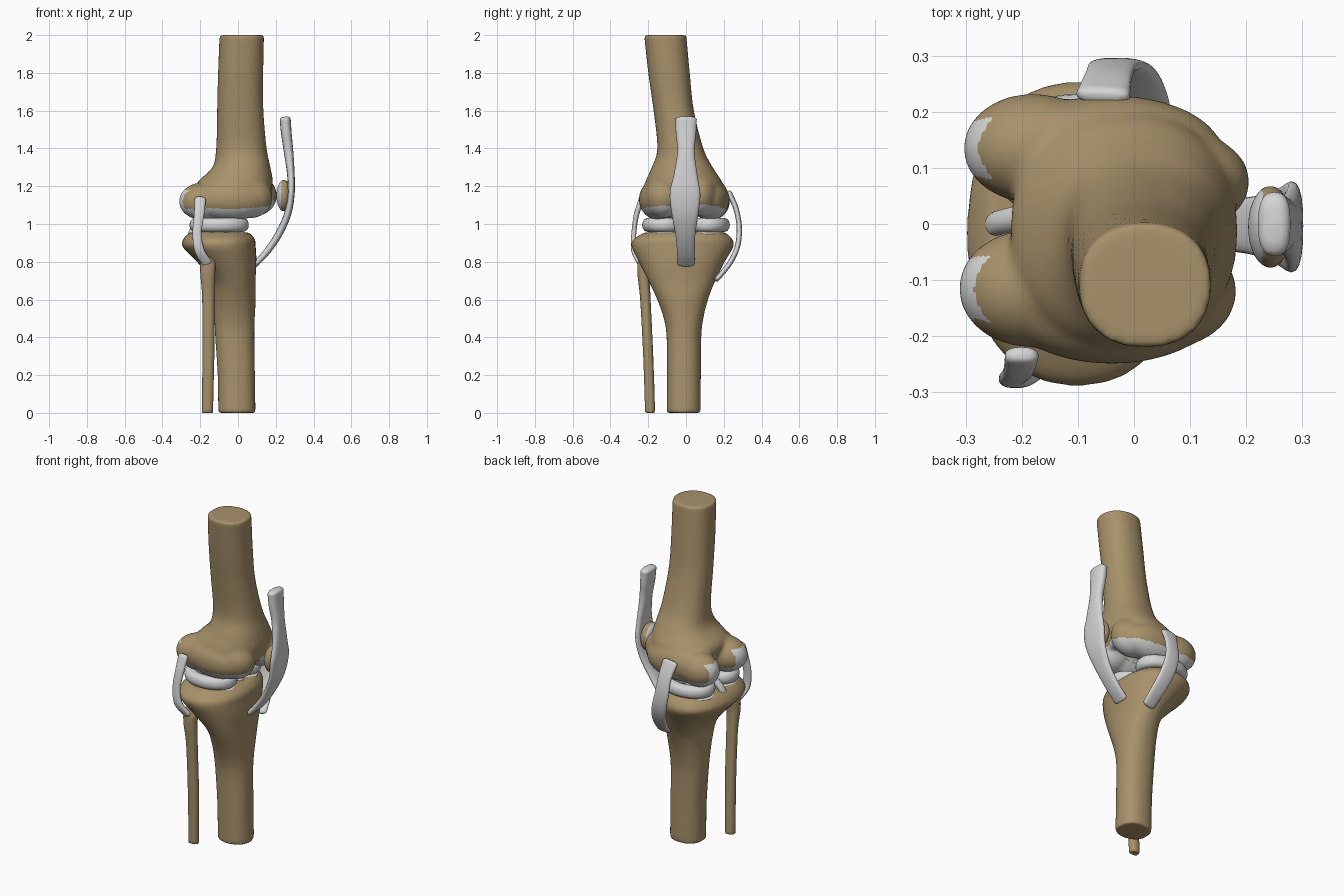
import bpy, bmesh, math
from mathutils import Vector, Matrix

if "Cube" in bpy.data.objects:
    bpy.data.objects.remove(bpy.data.objects["Cube"])


def material(name, rgb):
    m = bpy.data.materials.new(name)
    m.diffuse_color = (*rgb, 1)
    m.use_nodes = True
    m.node_tree.nodes["Principled BSDF"].inputs["Base Color"].default_value = m.diffuse_color
    return m


BONE = material("bone_tan", (0.39, 0.285, 0.145))
SOFT = material("cartilage_grey", (0.66, 0.66, 0.66))


def spline(pts, n=6):
    """Catmull-Rom through tuples of any length."""
    out = []
    for i in range(len(pts) - 1):
        a, b, c, d = (pts[max(i - 1, 0)], pts[i], pts[i + 1], pts[min(i + 2, len(pts) - 1)])
        for k in range(n):
            t = k / n
            out.append([0.5 * (2 * q + (r - p) * t + (2 * p - 5 * q + 4 * r - s) * t * t
                               + (3 * q - p - 3 * r + s) * t ** 3)
                        for p, q, r, s in zip(a, b, c, d)])
    out.append(list(pts[-1]))
    return out


def circle(n, power):
    """Unit superellipse."""
    res = []
    for i in range(n):
        a = 2 * math.pi * i / n
        c, s = math.cos(a), math.sin(a)
        res.append((math.copysign(abs(c) ** (2 / power), c), math.copysign(abs(s) ** (2 / power), s)))
    return res


def loft(bm, rings):
    vs = [[bm.verts.new(p) for p in r] for r in rings]
    n = len(vs[0])
    for a, b in zip(vs, vs[1:]):
        for i in range(n):
            bm.faces.new((a[i], a[(i + 1) % n], b[(i + 1) % n], b[i]))
    bm.faces.new(vs[0])
    bm.faces.new(vs[-1])


def finish(bm, name, mats):
    bmesh.ops.recalc_face_normals(bm, faces=bm.faces[:])
    me = bpy.data.meshes.new(name)
    bm.to_mesh(me)
    bm.free()
    for m in mats:
        me.materials.append(m)
    for p in me.polygons:
        p.use_smooth = True
    ob = bpy.data.objects.new(name, me)
    bpy.context.collection.objects.link(ob)
    return ob


def ball(bm, c, r):
    bmesh.ops.create_uvsphere(bm, u_segments=32, v_segments=18, radius=1,
                              matrix=Matrix.Translation(c) @ Matrix.Diagonal((*r, 1)))


def bone(name, sections, balls=(), voxel=0.009, smooth=14, rule=None):
    """Sections (z, cx, cy, rx, ry) and ellipsoids fused into one smooth skin."""
    bm = bmesh.new()
    if sections:
        unit = circle(32, 2.25)
        loft(bm, [[(cx + rx * c, cy + ry * s, z) for c, s in unit]
                  for z, cx, cy, rx, ry in spline(sections)])
    for c, r in balls:
        ball(bm, c, r)
    ob = finish(bm, name, [BONE, SOFT])
    mod = ob.modifiers.new("fuse", 'REMESH')
    mod.mode = 'VOXEL'
    mod.voxel_size = voxel
    mod = ob.modifiers.new("soften", 'SMOOTH')
    mod.factor = 0.5
    mod.iterations = smooth
    dg = bpy.context.evaluated_depsgraph_get()
    me = bpy.data.meshes.new_from_object(ob.evaluated_get(dg))
    ob.modifiers.clear()
    ob.data = me
    if len(me.materials) < 2:
        me.materials.clear()
        me.materials.append(BONE)
        me.materials.append(SOFT)
    for p in me.polygons:
        p.use_smooth = True
        p.material_index = 1 if rule and rule(p.center, p.normal) else 0
    return ob


def ribbon(name, pts, axis, power=2.6, n=6):
    """Band along (x, y, z, half width, half thickness), its width along axis."""
    axis = Vector(axis)
    path = spline(pts, n)
    unit = circle(20, power)
    rings = []
    last = len(path) - 1
    for i, q in enumerate(path):
        p = Vector(q[:3])
        t = (Vector(path[min(i + 1, last)][:3]) - Vector(path[max(i - 1, 0)][:3])).normalized()
        nrm = t.cross(axis).normalized()
        w = nrm.cross(t)

        def ring(k, off):
            return [p + t * off + w * (q[3] * k * c) + nrm * (q[4] * k * s) for c, s in unit]
        if i == 0:
            rings += [ring(0.55, -0.013), ring(0.85, -0.008)]
        rings.append(ring(1, 0))
        if i == last:
            rings += [ring(0.85, 0.008), ring(0.55, 0.013)]
    bm = bmesh.new()
    loft(bm, rings)
    return finish(bm, name, [SOFT])


# Thigh bone, grey on the joint surfaces below, behind and in the front groove
def femur_cartilage(c, n):
    if c.z > 1.2:
        return False
    back = c.x < -0.24 and n.x < -0.5 and abs(n.y) < 0.6 and c.z < 1.18
    groove = c.x > 0.05 and n.x > 0.3 and c.z < 1.14 - 0.5 * abs(c.y)
    return n.z < -0.45 or back or groove


bone("femur",
     [(2.0, 0.02, -0.11, 0.118, 0.112), (1.8, 0.014, -0.09, 0.12, 0.11),
      (1.6, 0.012, -0.065, 0.123, 0.107), (1.4, 0.018, -0.03, 0.134, 0.122),
      (1.3, 0.018, -0.02, 0.154, 0.162), (1.22, -0.015, -0.012, 0.2, 0.205),
      (1.16, -0.02, -0.012, 0.19, 0.215), (1.11, -0.01, -0.012, 0.16, 0.19)],
     [((-0.18, 0.135, 1.12), (0.125, 0.098, 0.1)), ((-0.185, -0.115, 1.12), (0.128, 0.105, 0.1)),
      ((-0.04, 0.125, 1.13), (0.2, 0.105, 0.112)), ((-0.04, -0.138, 1.13), (0.2, 0.112, 0.112)),
      ((0.085, 0.075, 1.15), (0.122, 0.09, 0.11)), ((0.065, -0.12, 1.14), (0.118, 0.1, 0.11))],
     rule=femur_cartilage)

# Shin bone with central spine and front tuberosity
bone("tibia",
     [(0.0, -0.006, -0.012, 0.099, 0.09), (0.2, -0.009, -0.011, 0.099, 0.09),
      (0.4, -0.017, -0.011, 0.104, 0.092), (0.5, -0.018, -0.013, 0.107, 0.105),
      (0.6, -0.016, -0.018, 0.11, 0.135), (0.7, -0.022, -0.022, 0.115, 0.178),
      (0.8, -0.06, -0.022, 0.158, 0.228), (0.88, -0.1, -0.018, 0.194, 0.27),
      (0.92, -0.1, -0.016, 0.19, 0.262), (0.955, -0.1, -0.005, 0.16, 0.215)],
     [((-0.1, 0.0, 0.955), (0.07, 0.035, 0.055)), ((0.055, 0.0, 0.8), (0.045, 0.06, 0.09))])

# Calf bone
bone("fibula",
     [(0.0, -0.162, -0.19, 0.03, 0.027), (0.3, -0.157, -0.2, 0.032, 0.027),
      (0.6, -0.157, -0.215, 0.033, 0.028), (0.72, -0.16, -0.224, 0.039, 0.032),
      (0.79, -0.16, -0.222, 0.042, 0.035), (0.83, -0.165, -0.215, 0.03, 0.03)],
     voxel=0.007, smooth=5)

# Kneecap, grey on its back face
bone("kneecap", [], [((0.243, -0.005, 1.15), (0.04, 0.074, 0.084))], voxel=0.007, smooth=5,
     rule=lambda c, n: n.x < -0.6)

# Tendon band over the kneecap down to the shin
ribbon("kneecap_tendon",
       [(0.25, 0, 1.555, 0.057, 0.029), (0.256, 0, 1.48, 0.054, 0.028),
        (0.268, 0, 1.38, 0.046, 0.025), (0.28, -0.002, 1.26, 0.062, 0.02),
        (0.281, -0.005, 1.16, 0.081, 0.019), (0.262, -0.005, 1.05, 0.07, 0.019),
        (0.212, -0.003, 0.94, 0.052, 0.019), (0.15, 0, 0.85, 0.047, 0.018),
        (0.095, 0, 0.79, 0.046, 0.015)], (0, 1, 0))

# Side ligaments
ribbon("outer_side_ligament",
       [(-0.2, -0.235, 1.13, 0.03, 0.016), (-0.206, -0.262, 1.05, 0.027, 0.014),
        (-0.217, -0.276, 0.95, 0.024, 0.013), (-0.204, -0.276, 0.86, 0.026, 0.014),
        (-0.165, -0.246, 0.795, 0.026, 0.014)], (1, 0, 0))
ribbon("inner_side_ligament",
       [(-0.055, 0.23, 1.16, 0.048, 0.016), (-0.045, 0.265, 1.08, 0.042, 0.014),
        (-0.035, 0.282, 0.98, 0.044, 0.014), (-0.01, 0.272, 0.88, 0.046, 0.014),
        (0.015, 0.23, 0.79, 0.044, 0.014), (0.032, 0.165, 0.71, 0.04, 0.013)], (1, 0, 0))

# Crossed ligaments inside the notch
ribbon("front_crossed_ligament",
       [(0.01, 0.01, 0.95, 0.022, 0.018), (-0.06, -0.005, 1.03, 0.022, 0.018),
        (-0.14, -0.035, 1.12, 0.024, 0.018)], (0, 1, 0), 2)
ribbon("rear_crossed_ligament",
       [(-0.26, -0.005, 0.9, 0.022, 0.016), (-0.23, 0.005, 0.98, 0.022, 0.018),
        (-0.12, 0.03, 1.09, 0.024, 0.018)], (0, 1, 0), 2)

# Meniscus rings open toward the middle, over shin cartilage pads
for side, s in (("inner", 1), ("outer", -1)):
    cy = 0.115 * s
    pts = []
    for i in range(13):
        a = math.pi * (0.2 + 1.6 * i / 12)
        pts.append((-0.1 + 0.123 * math.sin(a), cy - s * 0.083 * math.cos(a), 0.995, 0.037, 0.034))
    ribbon(side + "_meniscus", pts, (0, 0, 1), 2.2, 3)
    bm = bmesh.new()
    ball(bm, (-0.1, 0.1 * s, 0.948), (0.148, 0.1, 0.022))
    finish(bm, side + "_shin_cartilage", [SOFT])
